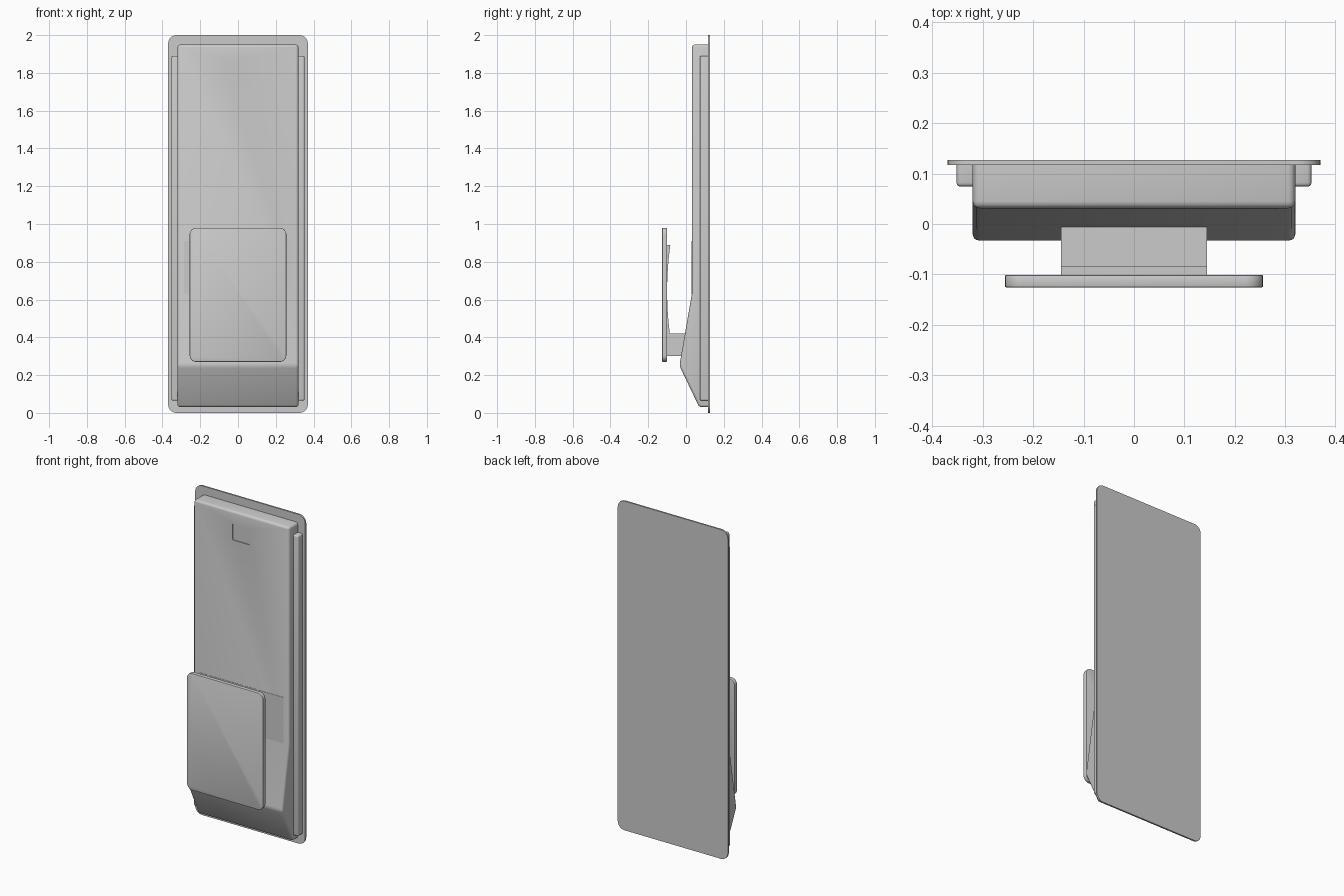
import bpy, bmesh, math
from mathutils import Vector

if "Cube" in bpy.data.objects:
    bpy.data.objects.remove(bpy.data.objects["Cube"])


def prism(name, pts, axis, a, b, bevel=0.0, segs=3, keep=None):
    """Extrude a 2D outline: (x, z) points along y, or (y, z) points along x."""
    bm = bmesh.new()
    place = (lambda p, t: (t, p[0], p[1])) if axis == 'x' else (lambda p, t: (p[0], t, p[1]))
    lo = [bm.verts.new(place(p, a)) for p in pts]
    hi = [bm.verts.new(place(p, b)) for p in pts]
    n = len(pts)
    bm.faces.new(lo)
    bm.faces.new(hi[::-1])
    for i in range(n):
        j = (i + 1) % n
        bm.faces.new((lo[j], lo[i], hi[i], hi[j]))
    bmesh.ops.recalc_face_normals(bm, faces=bm.faces)
    if bevel:
        edges = [e for e in bm.edges if keep is None or keep(e)]
        bmesh.ops.bevel(bm, geom=edges, offset=bevel, segments=segs, profile=0.5, affect='EDGES')
    mesh = bpy.data.meshes.new(name)
    bm.to_mesh(mesh)
    bm.free()
    ob = bpy.data.objects.new(name, mesh)
    bpy.context.collection.objects.link(ob)
    return ob


def rounded(w, z0, z1, r, segs=6):
    """Rounded rectangle outline, half width w."""
    pts = []
    corners = [(w - r, z1 - r), (-w + r, z1 - r), (-w + r, z0 + r), (w - r, z0 + r)]
    for k, (cx, cz) in enumerate(corners):
        for i in range(segs + 1):
            t = math.pi / 2 * (k + i / segs)
            pts.append((cx + r * math.cos(t), cz + r * math.sin(t)))
    return pts


def smooth(ob):
    bpy.ops.object.select_all(action='DESELECT')
    ob.select_set(True)
    bpy.context.view_layer.objects.active = ob
    bpy.ops.object.shade_smooth_by_angle(angle=math.radians(35))


def not_back(limit):
    return lambda e: any(v.co.y < limit for v in e.verts)


parts = []

# Wall plate
parts.append(prism("back_plate", rounded(0.37, 0, 2, 0.045), 'y', 0.117, 0.127))

# Main housing with wedge-shaped lower end
profile = [(0.118, 0.03), (0.07, 0.03), (-0.035, 0.25), (0.031, 0.63), (0.031, 1.95), (0.118, 1.95)]


def housing_edge(e):
    a, b = (v.co for v in e.verts)
    if max(a.y, b.y) > 0.1 and abs(a.z - b.z) > 1:
        return False
    if a.y > 0.1 and b.y > 0.1:
        return False
    across = abs(a.x - b.x) > 0.1
    return not (across and 0.5 < a.z < 0.8)


housing = prism("housing", profile, 'x', -0.32, 0.32, 0.014, 3, housing_edge)
parts.append(housing)

# Shallow square recess near the top
cutter = prism("recess_cutter", rounded(0.06, 1.775, 1.875, 0.008, 3), 'y', 0.0, 0.036)
cutter.hide_render = True
mod = housing.modifiers.new("recess", 'BOOLEAN')
mod.operation = 'DIFFERENCE'
mod.solver = 'EXACT'
mod.object = cutter
bpy.context.view_layer.objects.active = housing
bpy.ops.object.modifier_apply(modifier=mod.name)
bpy.data.objects.remove(cutter)

# Side rails
for name, s in (("left_rail", -1), ("right_rail", 1)):
    rail = [(0.118, 0.065), (0.074, 0.065), (0.074, 1.89), (0.118, 1.89)]
    x0, x1 = sorted((s * 0.30, s * 0.352))
    parts.append(prism(name, rail, 'x', x0, x1, 0.008, 3, not_back(0.1)))

# Thin facing behind the paddle
parts.append(prism("facing_plate", rounded(0.285, 0.63, 0.91, 0.005, 2), 'y', 0.0295, 0.034))

# Paddle with softened rim
parts.append(prism("paddle", rounded(0.256, 0.27, 0.98, 0.035), 'y', -0.126, -0.101, 0.003, 2,
                   lambda e: abs(e.verts[0].co.y - e.verts[1].co.y) < 1e-5))

# Curved grip on the back of the paddle
grip = [(-0.108, 0.40), (-0.108, 0.89)]
for i in range(13):
    t = 1 - i / 6
    grip.append((-0.100 + 0.017 * t * t, 0.645 + 0.245 * t))
parts.append(prism("grip", grip, 'x', -0.145, 0.145))

# Arm joining paddle to housing
arm = [(-0.105, 0.30), (0.02, 0.30), (0.02, 0.42), (-0.105, 0.42)]
parts.append(prism("arm", arm, 'x', -0.145, 0.145))

for ob in parts:
    smooth(ob)
